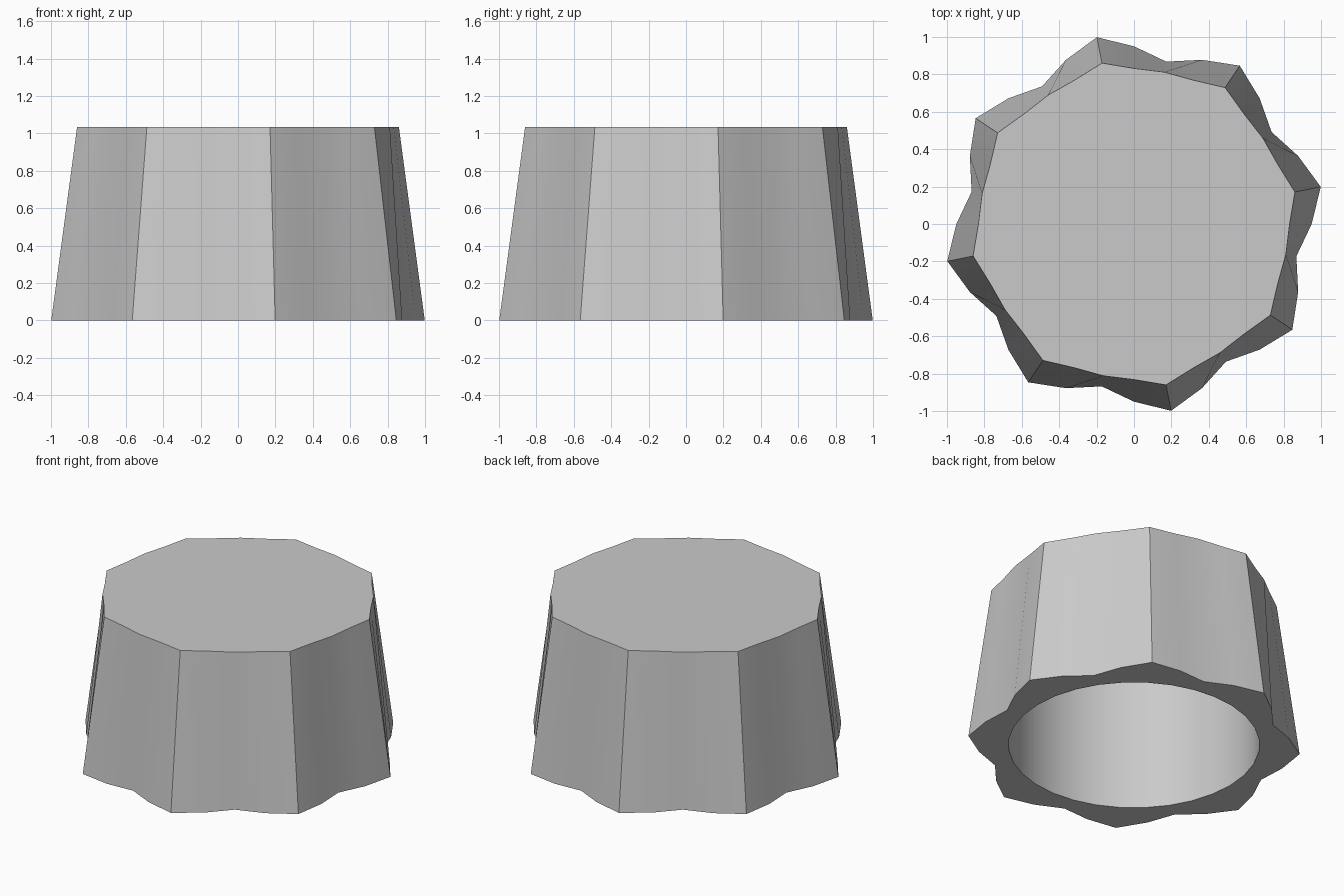
import bpy, bmesh, math

cube = bpy.data.objects.get("Cube")
if cube:
    bpy.data.objects.remove(cube, do_unlink=True)

LOBES, STEPS = 8, 4
COUNT = LOBES * STEPS
HEIGHT = 1.035
CEILING = 0.93
BORE = 0.767

# Light grey plastic
grey = bpy.data.materials.new("light_grey")
grey.use_nodes = True
colour = (0.59, 0.59, 0.59, 1)
grey.diffuse_color = colour
grey.node_tree.nodes["Principled BSDF"].inputs["Base Color"].default_value = colour

bm = bmesh.new()


def ring(radii, z):
    """Ring of points whose radii repeat: peak, flank, valley, flank."""
    verts = []
    for i in range(COUNT):
        a = math.tau * (i + 1) / COUNT
        r = radii[i % len(radii)]
        verts.append(bm.verts.new((r * math.cos(a), r * math.sin(a), z)))
    return verts


def bridge(a, b):
    for i in range(COUNT):
        j = (i + 1) % COUNT
        bm.faces.new((a[i], a[j], b[j], b[i]))


# Fluted tapering skirt, flat rim and round bore
outer_top = ring((0.877, 0.832, 0.828, 0.832), HEIGHT)
outer_base = ring((1.018, 0.95, 0.885, 0.95), 0)
inner_base = ring((BORE,), 0)
inner_top = ring((BORE,), CEILING)
bridge(outer_base, outer_top)
bridge(inner_base, outer_base)
bridge(inner_top, inner_base)

# Flat top and the ceiling of the bore
bm.faces.new(outer_top)
bm.faces.new(inner_top)
bmesh.ops.recalc_face_normals(bm, faces=bm.faces[:])

mesh = bpy.data.meshes.new("fluted_cap")
bm.to_mesh(mesh)
bm.free()
mesh.materials.append(grey)
cap = bpy.data.objects.new("fluted_cap", mesh)
bpy.context.collection.objects.link(cap)

# Smooth flutes with crisp ridges
bpy.ops.object.select_all(action='DESELECT')
cap.select_set(True)
bpy.context.view_layer.objects.active = cap
bpy.ops.object.shade_smooth_by_angle(angle=math.radians(33))
